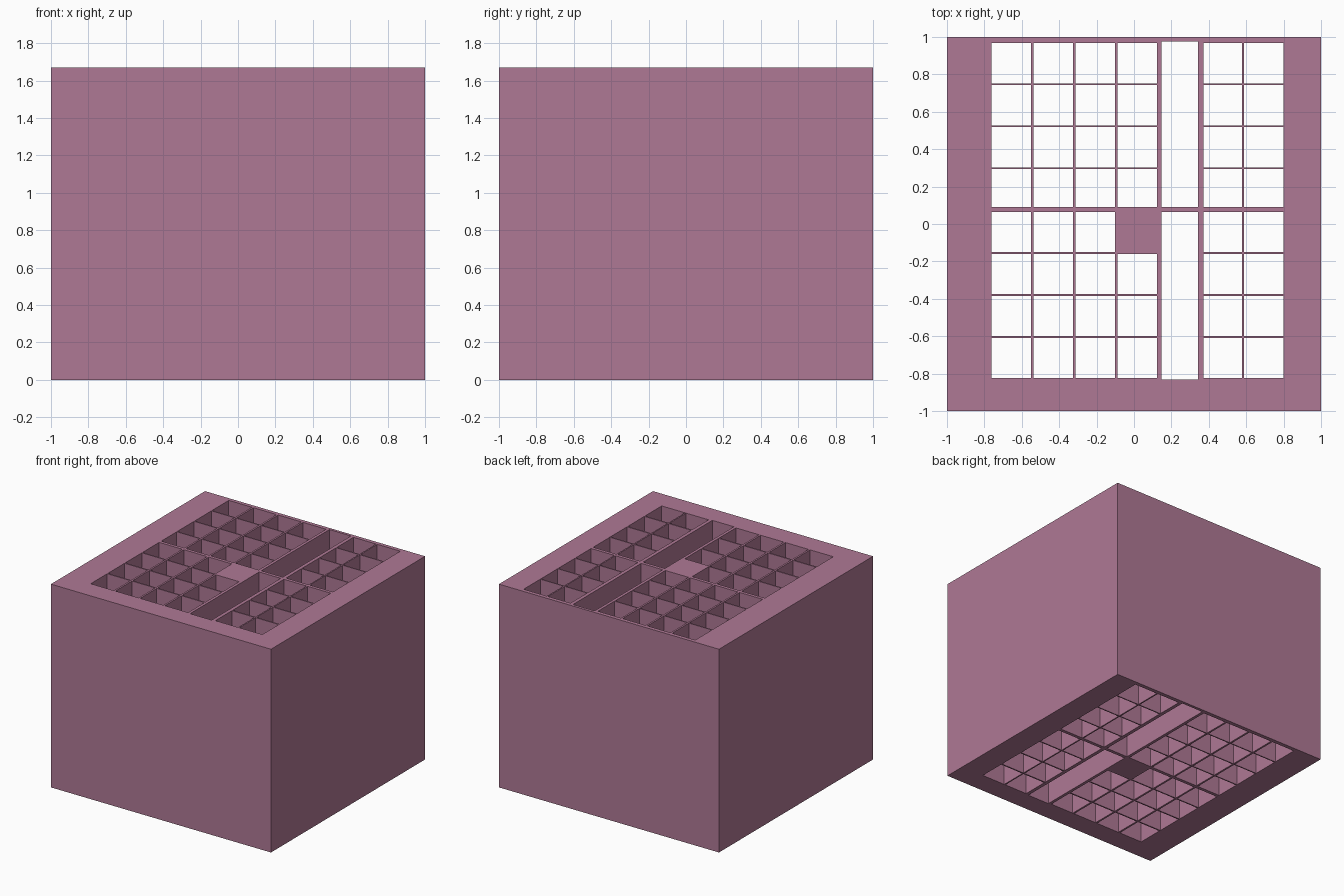
import bpy, bmesh
from mathutils import Matrix, Vector

if "Cube" in bpy.data.objects:
    bpy.data.objects.remove(bpy.data.objects["Cube"])

H = 1.67


def add_box(bm, x, y, z):
    centre = Vector([(a + b) / 2 for a, b in (x, y, z)])
    size = Vector([b - a for a, b in (x, y, z)])
    bmesh.ops.create_cube(bm, size=1, matrix=Matrix.Translation(centre) @ Matrix.Diagonal(size).to_4x4())


def make_object(name, bm):
    mesh = bpy.data.meshes.new(name)
    bm.to_mesh(mesh)
    bm.free()
    obj = bpy.data.objects.new(name, mesh)
    bpy.context.collection.objects.link(obj)
    return obj


# Solid block
bm = bmesh.new()
add_box(bm, (-1, 1), (-1, 1), (0, H))
block = make_object("perforated_block", bm)

# Square shafts in columns and rows, with one cell left solid
cols = [(-0.762 + 0.225 * i, -0.552 + 0.225 * i) for i in range(4)] + [(0.372, 0.577), (0.588, 0.798)]
rows = [(-0.824 + 0.225 * i, -0.61 + 0.225 * i) for i in range(3)] + [(-0.15, 0.065)]
rows += [(0.092, 0.293), (0.302, 0.518), (0.527, 0.743), (0.752, 0.968)]
bm = bmesh.new()
for i, x in enumerate(cols):
    for j, y in enumerate(rows):
        if (i, j) != (3, 3):
            add_box(bm, x, y, (-0.2, H + 0.2))

# Two long slots
for y in ((-0.832, 0.065), (0.092, 0.977)):
    add_box(bm, (0.147, 0.343), y, (-0.2, H + 0.2))
cutter = make_object("shaft_cutter", bm)
cutter.hide_render = True

# Cut the shafts right through the block
mod = block.modifiers.new("shafts", 'BOOLEAN')
mod.operation = 'DIFFERENCE'
mod.solver = 'EXACT'
mod.object = cutter
bpy.context.view_layer.objects.active = block
block.select_set(True)
bpy.ops.object.modifier_apply(modifier=mod.name)
bpy.data.objects.remove(cutter)

# Dusty pink colour
mat = bpy.data.materials.new("dusty_pink")
mat.diffuse_color = (0.43, 0.19, 0.30, 1)
mat.use_nodes = True
mat.node_tree.nodes["Principled BSDF"].inputs["Base Color"].default_value = mat.diffuse_color
block.data.materials.clear()
block.data.materials.append(mat)
